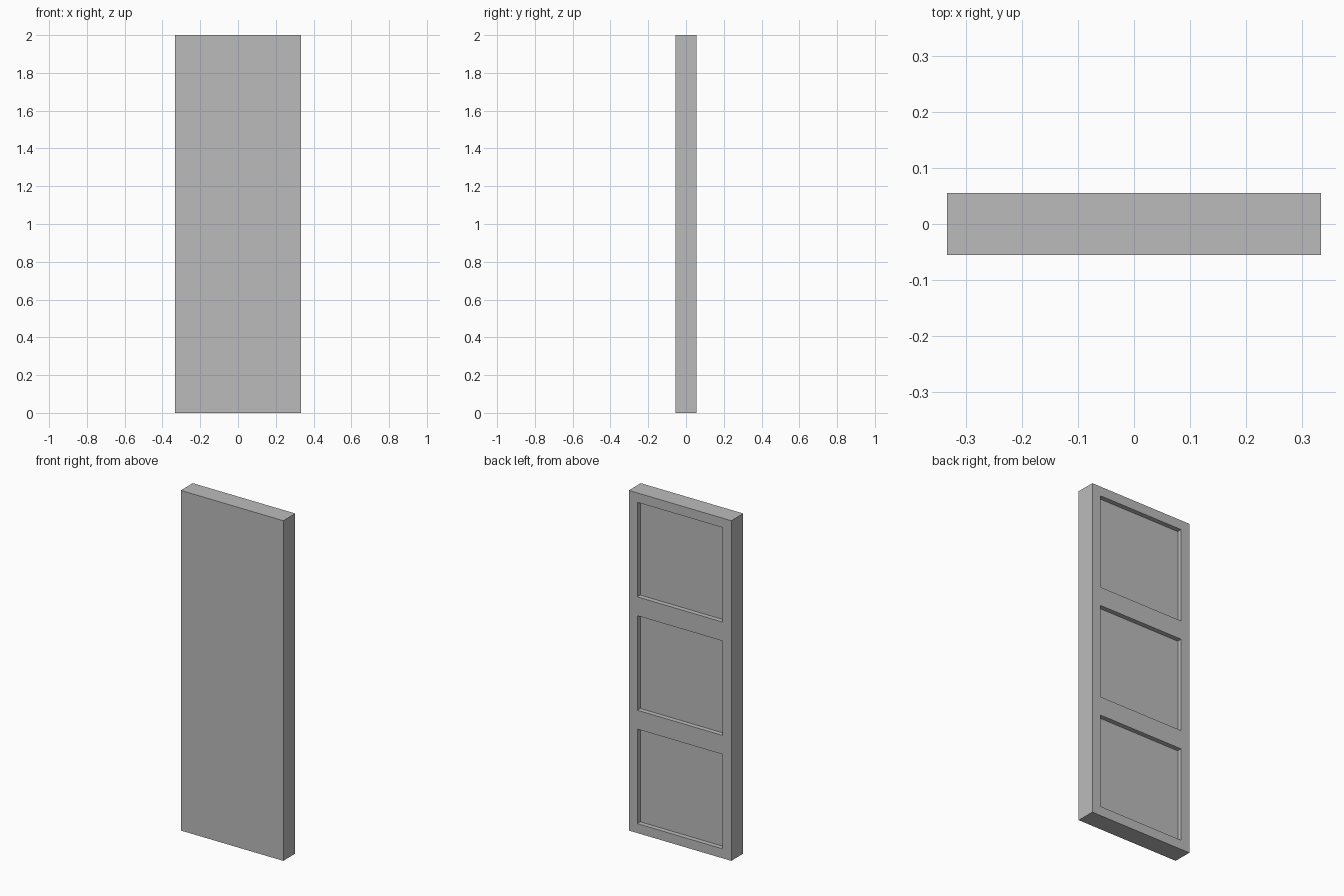
import bpy
import bmesh
from mathutils import Matrix, Vector

# Overall size of the panel
HEIGHT = 2.0
WIDTH = HEIGHT / 3
THICKNESS = HEIGHT / 18
BORDER = HEIGHT / 36
RECESS = BORDER / 2
BAYS = 3

cube = bpy.data.objects.get("Cube")
if cube:
    bpy.data.objects.remove(cube, do_unlink=True)

# Plain grey material
grey = bpy.data.materials.new("plain_grey")
grey.use_nodes = True
colour = (0.5, 0.5, 0.5, 1.0)
grey.diffuse_color = colour
for node in grey.node_tree.nodes:
    if node.type == "BSDF_PRINCIPLED":
        node.inputs["Base Color"].default_value = colour

# Slab standing on the ground
bm = bmesh.new()
bmesh.ops.create_cube(bm, size=1.0)
bmesh.ops.scale(bm, vec=(WIDTH, THICKNESS, HEIGHT), verts=bm.verts)
bmesh.ops.translate(bm, vec=(0, 0, HEIGHT / 2), verts=bm.verts)

# Split into equal bays
for i in range(1, BAYS):
    bmesh.ops.bisect_plane(
        bm, geom=bm.verts[:] + bm.edges[:] + bm.faces[:],
        plane_co=(0, 0, HEIGHT * i / BAYS), plane_no=(0, 0, 1))
bm.normal_update()

# Frame each bay on the back, then sink a square-sided recess
back = [f for f in bm.faces if f.normal.y > 0.9]
bmesh.ops.inset_individual(bm, faces=back, thickness=BORDER, use_even_offset=True)
sunk = bmesh.ops.extrude_discrete_faces(bm, faces=back)["faces"]
for face in sunk:
    bmesh.ops.translate(bm, vec=(0, -RECESS, 0), verts=face.verts)
bmesh.ops.recalc_face_normals(bm, faces=bm.faces)

mesh = bpy.data.meshes.new("door_panel")
bm.to_mesh(mesh)
bm.free()
mesh.materials.append(grey)
panel = bpy.data.objects.new("door_panel", mesh)
bpy.context.collection.objects.link(panel)
